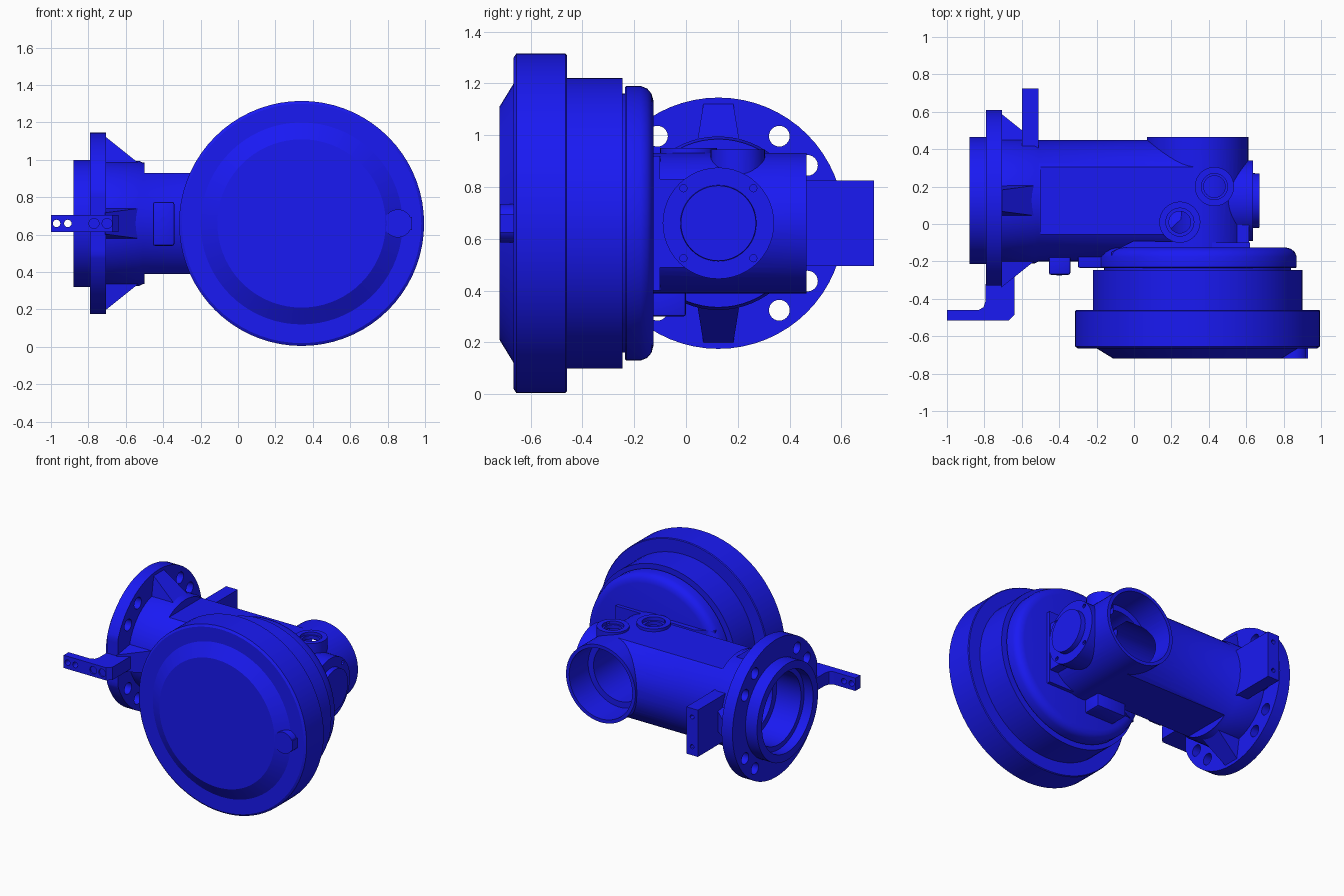
import bpy, bmesh, math
from mathutils import Matrix, Vector

if "Cube" in bpy.data.objects:
    bpy.data.objects.remove(bpy.data.objects["Cube"])

CZ, TY, DX = 0.66, 0.125, 0.34      # axis height, tube axis y, drum axis x
blue = bpy.data.materials.new("blue_paint")
blue.diffuse_color = (0.01, 0.01, 0.9, 1)
blue.use_nodes = True
blue.node_tree.nodes["Principled BSDF"].inputs["Base Color"].default_value = blue.diffuse_color

def finish(name, bm):
    bmesh.ops.remove_doubles(bm, verts=bm.verts, dist=1e-5)
    bmesh.ops.recalc_face_normals(bm, faces=bm.faces)
    me = bpy.data.meshes.new(name)
    bm.to_mesh(me)
    bm.free()
    ob = bpy.data.objects.new(name, me)
    me.materials.append(blue)
    bpy.context.collection.objects.link(ob)
    return ob

def lathe(name, axis, centre, profile, segs=64):
    """Revolve (position, radius) points about an axis through centre."""
    bm = bmesh.new()
    rings = []
    for t, r in profile:
        ring = []
        for i in range(segs):
            a = 2 * math.pi * i / segs
            u, v = r * math.cos(a), r * math.sin(a)
            p = {'X': (t, u, v), 'Y': (u, t, v), 'Z': (u, v, t)}[axis]
            ring.append(bm.verts.new(Vector(p) + Vector(centre)))
        rings.append(ring)
    for a, b in zip(rings, rings[1:]):
        for i in range(segs):
            j = (i + 1) % segs
            bm.faces.new((a[i], a[j], b[j], b[i]))
    return finish(name, bm)

def cyl(name, axis, centre, r, t0, t1, segs=32):
    return lathe(name, axis, centre, [(t0, 0), (t0, r), (t1, r), (t1, 0)], segs)

def box(name, x, y, z, bevel=0.0):
    bm = bmesh.new()
    bmesh.ops.create_cube(bm, size=1)
    for v in bm.verts:
        v.co = [(a + b) / 2 + c * (b - a) for c, (a, b) in zip(v.co, (x, y, z))]
    if bevel:
        bmesh.ops.bevel(bm, geom=bm.edges[:], offset=bevel, segments=2, affect='EDGES', profile=0.5)
    return finish(name, bm)

def prism(name, pts, z0, z1):
    bm = bmesh.new()
    lo = [bm.verts.new((x, y, z0)) for x, y in pts]
    hi = [bm.verts.new((x, y, z1)) for x, y in pts]
    bm.faces.new(lo)
    bm.faces.new(hi)
    for i in range(len(pts)):
        j = (i + 1) % len(pts)
        bm.faces.new((lo[i], lo[j], hi[j], hi[i]))
    return finish(name, bm)

def boolean(ob, op, *tools):
    bpy.context.view_layer.objects.active = ob
    for t in tools:
        m = ob.modifiers.new("bool", 'BOOLEAN')
        m.operation, m.solver, m.object = op, 'EXACT', t
        bpy.ops.object.modifier_apply(modifier=m.name)
        bpy.data.objects.remove(t)

# Brake drum / chamber
lathe("drum", 'Y', (DX, 0, CZ), [
    (-.72, 0), (-.72, .45), (-.665, .54), (-.665, .64), (-.655, .655), (-.465, .655),
    (-.46, .65), (-.46, .56), (-.245, .56), (-.245, .50), (-.235, .50), (-.235, .525),
    (-.23, .53), (-.175, .53), (-.15, .52), (-.133, .50), (-.125, .47), (-.125, 0)], 72)
prism("drum_lug", [(.76, -.718), (.93, -.718), (.93, -.65), (.76, -.65)], CZ - .035, CZ + .035)
cyl("drum_lug_end", 'Y', (.855, 0, CZ), .075, -.718, -.65)

# Main tube with flange, then flats on top and bottom
body = lathe("housing", 'X', (0, TY, CZ), [
    (-.88, 0), (-.88, .34), (-.79, .34), (-.79, .485), (-.705, .485), (-.705, .335),
    (-.53, .335), (-.51, .325), (.34, .325), (.34, 0)])
boolean(body, 'DIFFERENCE',
        box("cut_top", (-.5, .5), (-.6, .8), (CZ + .27, CZ + .5)),
        box("cut_bottom", (-.5, .5), (-.6, .8), (CZ - .5, CZ - .27)),
        box("cut_flange_front", (-.85, -.6), (-.6, -.33), (0, 1.3)))

# Cross housing, end cover and top bosses
boolean(body, 'UNION',
        cyl("cross", 'Y', (DX, 0, CZ), .271, -.2, .465, 64),
        box("cover_pad", (.45, .615), (-.12, .1), (CZ - .17, CZ + .17)),
        lathe("cover", 'X', (0, TY, CZ), [(.42, 0), (.42, .215), (.635, .215), (.635, .147),
                                          (.67, .145), (.67, 0)], 48),
        cyl("boss_a", 'Z', (.43, .2, 0), .105, .8, .945),
        cyl("boss_b", 'Z', (.245, .01, 0), .11, .8, .95))

# Bores and bolt holes
boolean(body, 'DIFFERENCE',
        lathe("tube_bore", 'X', (0, TY, CZ), [
            (-.9, 0), (-.9, .285), (-.81, .285), (-.81, .25), (-.62, .25), (-.62, .205),
            (.25, .205), (.25, 0)]),
        lathe("cross_bore", 'Y', (DX, 0, CZ), [
            (.5, 0), (.5, .247), (.26, .242), (.26, .2), (-.07, .2), (-.07, 0)]),
        cyl("boss_hole_a", 'Z', (.43, .2, 0), .07, .7, 1),
        cyl("boss_hole_b", 'Z', (.245, .01, 0), .075, .7, 1))
for s in (1, -1):
    for deg in (33, 55, 125, 147):
        a = math.radians(deg) * s
        c = (0, TY + .41 * math.cos(a), CZ + .41 * math.sin(a))
        boolean(body, 'DIFFERENCE', cyl("bolt_hole", 'X', c, .04, -.83, -.68, 24))
    for dy in (-.135, .135):
        boolean(body, 'DIFFERENCE',
                cyl("cover_hole", 'X', (0, TY + dy, CZ + s * .135), .014, .6, .7, 12))

# Boss seat rims
for i, (x, y) in enumerate(((.43, .2), (.245, .01))):
    lathe(f"boss_rim_{i}", 'Z', (x, y, 0), [(.90, .058), (.925, .058), (.925, .08),
                                           (.90, .08), (.90, .058)], 32)

# Four tapered gussets behind the flange
for k in range(4):
    bm = bmesh.new()
    sec = []
    for x, r, w in ((-.71, .29, .085), (-.71, .465, .057), (-.535, .325, .08), (-.535, .28, .085)):
        sec.append([bm.verts.new((x, s * w, r)) for s in (-1, 1)])
    bm.faces.new([p[0] for p in sec])
    bm.faces.new([p[1] for p in sec])
    for i in range(4):
        a, b = sec[i], sec[(i + 1) % 4]
        bm.faces.new((a[0], a[1], b[1], b[0]))
    bm.transform(Matrix.Translation((0, TY, CZ)) @ Matrix.Rotation(k * math.pi / 2, 4, 'X'))
    finish(f"gusset_{k}", bm)

# Front arm with two holes and two bolts
arm = prism("front_arm", [(-1, -.515), (-.67, -.515), (-.64, -.485), (-.64, -.27), (-.71, -.27),
                          (-.71, -.32), (-.795, -.32), (-.795, -.415), (-.805, -.445),
                          (-.83, -.46), (-1, -.46)], .615, .705)
for x in (-.97, -.91):
    boolean(arm, 'DIFFERENCE', cyl("arm_hole", 'Y', (x, 0, CZ), .02, -.6, -.4, 16))
for x in (-.77, -.70):
    boolean(arm, 'DIFFERENCE', cyl("arm_socket", 'Y', (x, 0, CZ), .027, -.6, -.505, 16))

# Rear bracket with two tapped holes
rear = box("rear_bracket", (-.6, -.51), (.38, .725), (.495, .825))
for z in (.555, .765):
    boolean(rear, 'DIFFERENCE', cyl("tapped_hole", 'Y', (-.555, 0, z), .015, .66, .8, 12))

# Small pads on the housing
box("front_pad", (-.455, -.34), (-.272, -.14), (.54, .775), .012)
cyl("front_pad_plug", 'Y', (-.4, 0, .68), .014, -.276, -.25, 12)
box("drum_side_pad", (-.3, -.1), (-.235, -.1), (.54, .78), .01)
box("bottom_block", (.07, .3), (-.15, 0), (.30, .45), .01)
prism("drum_neck", [(-.12, -.2), (.62, -.2), (.62, -.1), (.5, -.1), (.0, -.09), (-.12, -.15)],
      CZ - .26, CZ + .26)

# Smooth shading with sharp edges kept
bpy.ops.object.select_all(action='SELECT')
bpy.context.view_layer.objects.active = body
bpy.ops.object.shade_smooth_by_angle(angle=math.radians(30))
